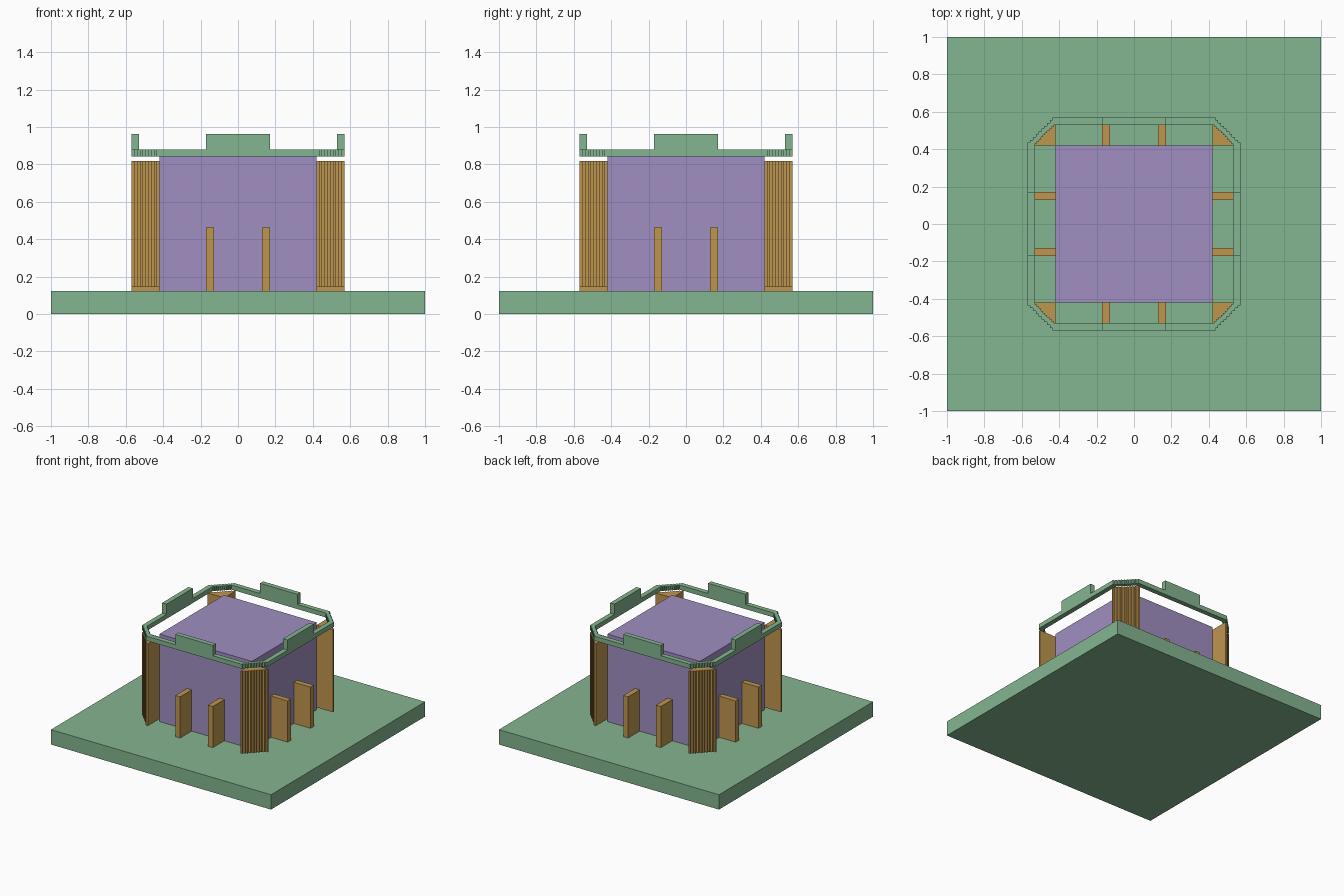
import bpy, bmesh
from math import pi
from mathutils import Matrix

cube = bpy.data.objects.get("Cube")
if cube:
    bpy.data.objects.remove(cube, do_unlink=True)

HALF, OUTER, INNER = 0.42, 0.57, 0.53   # wall, outer rim and inner rim distances
STEPS = 10                              # stair steps on each diagonal corner
GROUND, WALL_TOP = 0.122, 0.841


def material(name, colour):
    mat = bpy.data.materials.new(name)
    mat.use_nodes = True
    mat.diffuse_color = (*colour, 1)
    mat.node_tree.nodes["Principled BSDF"].inputs["Base Color"].default_value = (*colour, 1)
    return mat


green = material("sage green", (0.231, 0.462, 0.279))
purple = material("soft purple", (0.352, 0.275, 0.527))
brown = material("golden brown", (0.515, 0.305, 0.076))


def finish(name, bm, mat):
    bmesh.ops.recalc_face_normals(bm, faces=bm.faces)
    mesh = bpy.data.meshes.new(name)
    bm.to_mesh(mesh)
    bm.free()
    mesh.materials.append(mat)
    obj = bpy.data.objects.new(name, mesh)
    bpy.context.collection.objects.link(obj)
    return obj


def box(name, low, high, mat, turn=0):
    bm = bmesh.new()
    bmesh.ops.create_cube(bm, size=1)
    for v in bm.verts:
        v.co = [h if c > 0 else l for c, l, h in zip(v.co, low, high)]
    bm.transform(Matrix.Rotation(turn * pi / 2, 4, "Z"))
    return finish(name, bm, mat)


def stair(far):
    """Stepped diagonal from (HALF, far) to (far, HALF)."""
    s = (far - HALF) / STEPS
    points = []
    for k in range(STEPS):
        points += [(HALF + k * s, far - k * s), (HALF + (k + 1) * s, far - k * s)]
    return points + [(far, HALF)]


def extrude_up(bm, faces, height):
    result = bmesh.ops.extrude_face_region(bm, geom=faces)
    verts = [g for g in result["geom"] if isinstance(g, bmesh.types.BMVert)]
    bmesh.ops.translate(bm, verts=verts, vec=(0, 0, height))


def corner_column(name, turn):
    bm = bmesh.new()
    outline = stair(OUTER) + [(HALF, HALF)]
    face = bm.faces.new([bm.verts.new((x, y, 0.143)) for x, y in outline])
    extrude_up(bm, [face], 0.675)
    bm.transform(Matrix.Rotation(turn * pi / 2, 4, "Z"))
    finish(name, bm, brown)


def roof_ring():
    bm = bmesh.new()
    loops = []
    for far in (OUTER, INNER):
        verts = []
        for turn in range(4):
            # clockwise quarter turns keep the outline in order
            rot = Matrix.Rotation(-turn * pi / 2, 4, "Z")
            for x, y in stair(far):
                v = bm.verts.new((x, y, WALL_TOP))
                v.co = rot @ v.co
                verts.append(v)
        loops.append(verts)
    out, inn = loops
    n = len(out)
    faces = [bm.faces.new((out[i], out[(i + 1) % n], inn[(i + 1) % n], inn[i]))
             for i in range(n)]
    extrude_up(bm, faces, 0.037)
    finish("roof_ring", bm, green)


# Ground slab and main block
box("ground_slab", (-1, -1, 0), (1, 1, GROUND), green)
box("main_block", (-HALF, -HALF, GROUND), (HALF, HALF, WALL_TOP), purple)
roof_ring()

# Fins, raised parapets and corner columns on every side
for turn, side in enumerate(("front", "left", "back", "right")):
    for label, x in (("a", -0.17), ("b", 0.127)):
        box(f"{side}_fin_{label}", (x, -OUTER, GROUND), (x + 0.043, -HALF, 0.461),
            brown, turn)
    box(f"{side}_parapet", (-0.17, -OUTER, 0.878), (0.17, -INNER, 0.962), green, turn)
    corner_column(f"{side}_corner_column", turn)
